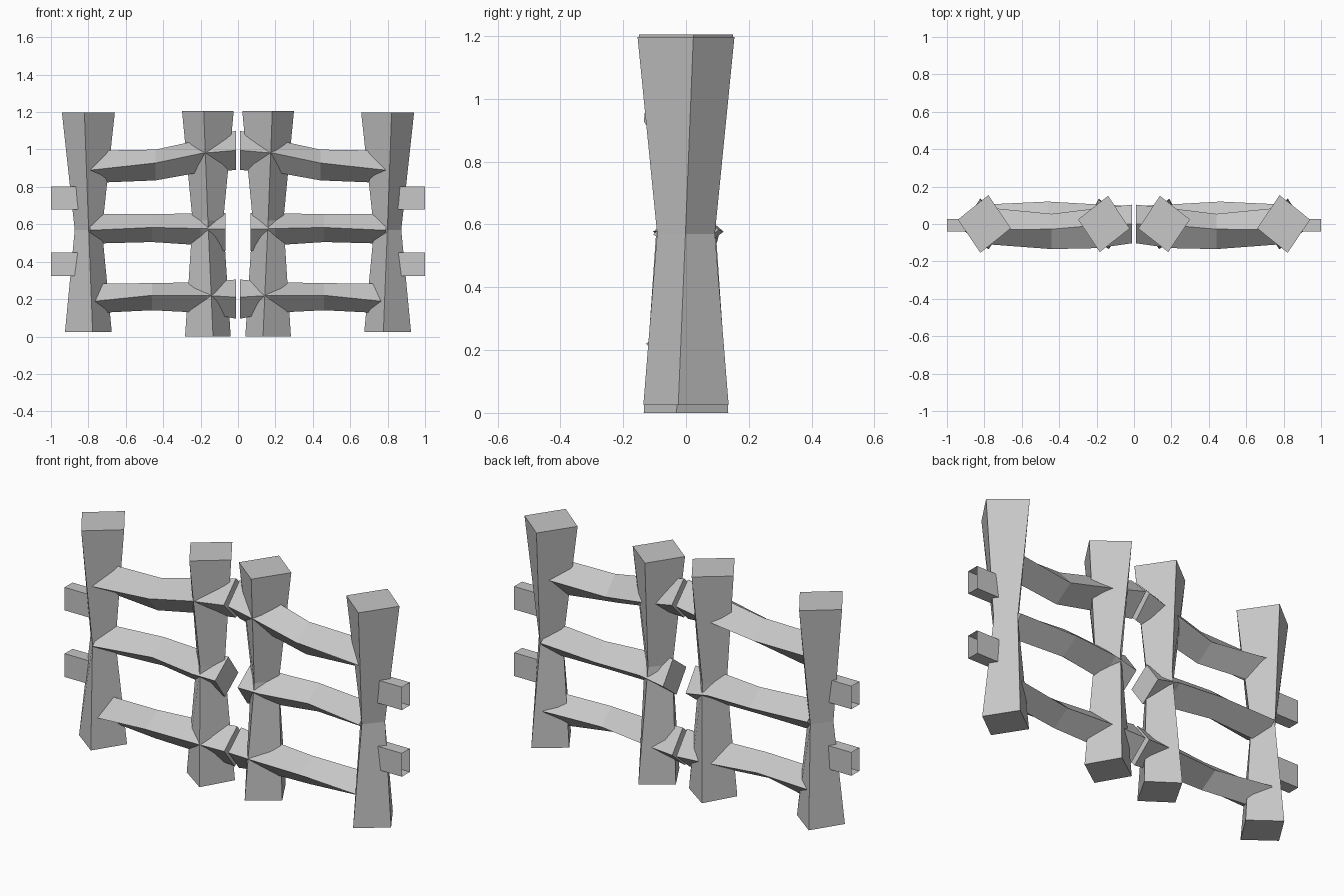
import bpy, bmesh, math
from mathutils import Vector

if "Cube" in bpy.data.objects:
    bpy.data.objects.remove(bpy.data.objects["Cube"], do_unlink=True)

grey = bpy.data.materials.new("plain grey")
grey.use_nodes = True
COLOUR = (0.57, 0.57, 0.57, 1)
grey.diffuse_color = COLOUR
grey.node_tree.nodes["Principled BSDF"].inputs["Base Color"].default_value = COLOUR


def loft(name, rings, side, cap_start=True, cap_end=True):
    """Skin a row of four-cornered rings; side = -1 or 1 mirrors in x."""
    bm = bmesh.new()
    rows = [[bm.verts.new((p[0] * -side, p[1], p[2])) for p in r] for r in rings]
    for a, b in zip(rows, rows[1:]):
        for i in range(4):
            j = (i + 1) % 4
            bm.faces.new((a[i], a[j], b[j], b[i]))
    if cap_start:
        bm.faces.new(rows[0][::-1])
    if cap_end:
        bm.faces.new(rows[-1])
    bmesh.ops.recalc_face_normals(bm, faces=bm.faces)
    mesh = bpy.data.meshes.new(name)
    bm.to_mesh(mesh)
    bm.free()
    mesh.materials.append(grey)
    bpy.context.collection.objects.link(bpy.data.objects.new(name, mesh))


def post_ring(cx, z, rx, ry, twist):
    """Diamond in the ground plane."""
    return [Vector((cx + rx * math.cos(twist + k * math.pi / 2),
                    ry * math.sin(twist + k * math.pi / 2), z)) for k in range(4)]


def rail_ring(x, cy, cz, ry, rz, roll):
    """Upright diamond across the rail; positive roll lifts the front ridge."""
    return [Vector((x, cy - ry * math.cos(roll + k * math.pi / 2),
                    cz + rz * math.sin(roll + k * math.pi / 2))) for k in range(4)]


# Each post: centre x, then (z, half width, half depth, twist)
POSTS = {
    "outer_post": (-0.80, [(0.025, 0.127, 0.138, 0.18), (0.57, 0.073, 0.092, 0.02),
                           (1.197, 0.143, 0.156, -0.15)]),
    "inner_post": (-0.161, [(0.0, 0.125, 0.138, 0.22), (0.62, 0.082, 0.092, 0.0),
                            (1.205, 0.140, 0.152, -0.16)]),
}
# Each rail: (x, centre y, centre z, half depth, half height, roll)
RAILS = {
    "top_rail": [(-0.79, -0.01, 0.907, 0.10, 0.088, -0.2),
                 (-0.44, -0.04, 0.917, 0.095, 0.083, 0.13),
                 (-0.19, -0.022, 0.967, 0.108, 0.088, 0.15),
                 (-0.012, 0.0, 0.995, 0.103, 0.105, 0.0)],
    "middle_rail": [(-0.79, 0.0, 0.576, 0.105, 0.08, -0.1),
                    (-0.46, 0.025, 0.58, 0.095, 0.075, 0.04),
                    (-0.20, 0.0, 0.573, 0.105, 0.085, 0.05),
                    (-0.067, 0.0, 0.558, 0.10, 0.103, 0.15)],
    "bottom_rail": [(-0.78, 0.0, 0.203, 0.10, 0.08, -0.2),
                    (-0.46, -0.035, 0.213, 0.093, 0.073, 0.1),
                    (-0.17, -0.015, 0.208, 0.108, 0.083, 0.14),
                    (-0.012, 0.0, 0.20, 0.10, 0.105, 0.1)],
}
# Hinge sleeves: bottom and top height
HINGES = {"upper_hinge": (0.68, 0.803), "lower_hinge": (0.323, 0.448)}

for side, label in ((1, "right"), (-1, "left")):
    s = -side  # the right leaf sits at -x, the left leaf is its mirror
    for name, (cx, rows) in POSTS.items():
        loft(f"{label}_{name}", [post_ring(cx, *r) for r in rows], s)
    for name, rows in RAILS.items():
        loft(f"{label}_{name}", [rail_ring(*r) for r in rows], s)
    # Hinge sleeves are thin tubes, open at the outer end
    for name, (z0, z1) in HINGES.items():
        rings = [[Vector((x, y, z)) for y, z in
                  ((-0.04, z0), (0.027, z0), (0.027, z1), (-0.04, z1))]
                 for x in (-1.0, -0.82)]
        loft(f"{label}_{name}", rings, s, cap_start=False, cap_end=False)
